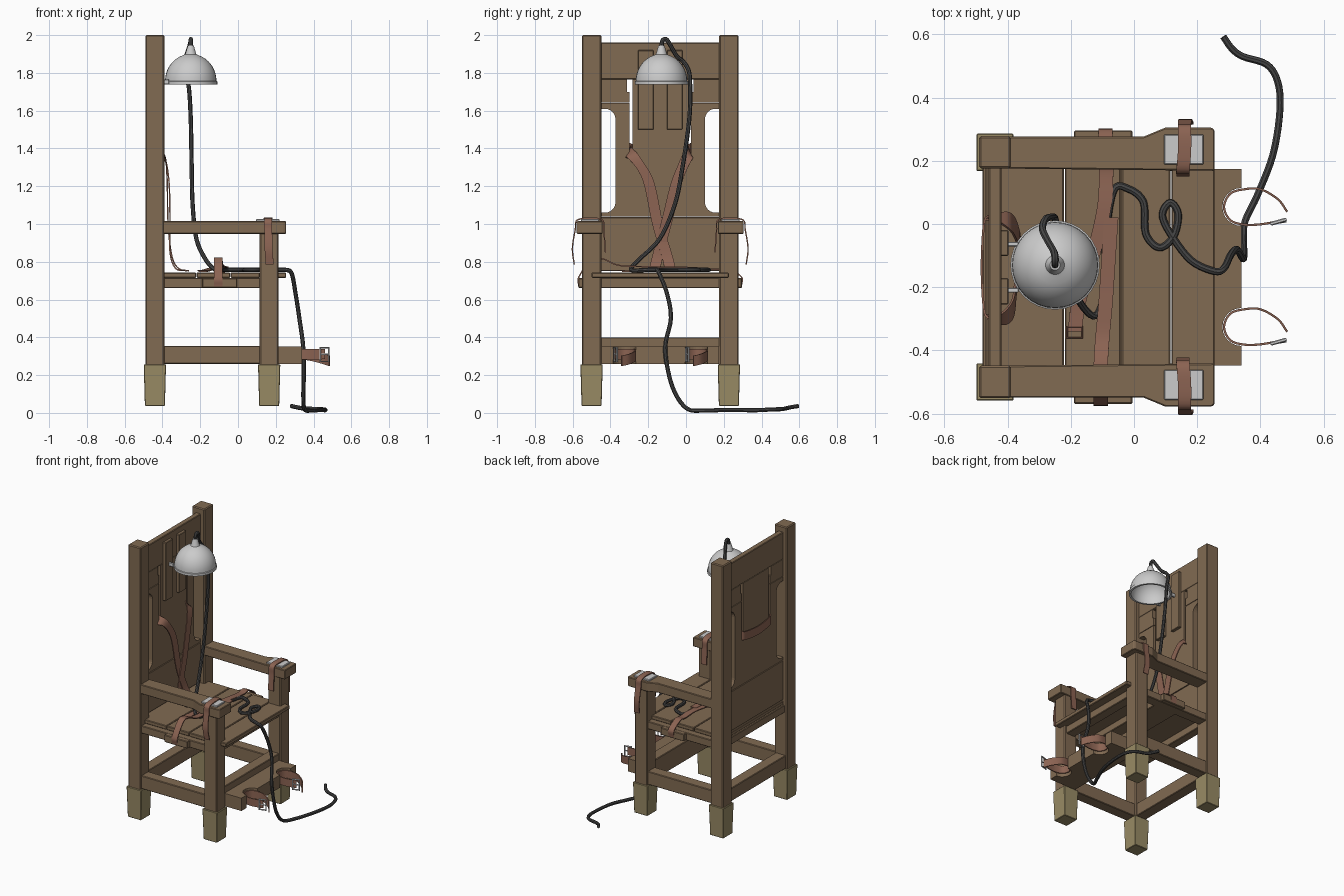
import bpy, bmesh, math
from mathutils import Vector

C = -0.1365  # y of the chair's centre plane


def mat(name, rgb):
    m = bpy.data.materials.new(name)
    m.diffuse_color = (*rgb, 1)
    return m


WOOD = mat("wood", (0.22, 0.145, 0.085))
FOOT = mat("foot_wood", (0.32, 0.26, 0.13))
LEATHER = mat("leather", (0.26, 0.125, 0.085))
RUBBER = mat("rubber", (0.06, 0.06, 0.06))


def finish(name, bm, material=None, bevel=0, smooth=False):
    bmesh.ops.recalc_face_normals(bm, faces=bm.faces[:])
    me = bpy.data.meshes.new(name)
    bm.to_mesh(me)
    bm.free()
    ob = bpy.data.objects.new(name, me)
    bpy.context.collection.objects.link(ob)
    if material:
        me.materials.append(material)
    if bevel:
        b = ob.modifiers.new("bevel", 'BEVEL')
        b.width, b.segments = bevel, 1
    if smooth:
        bpy.ops.object.select_all(action='DESELECT')
        ob.select_set(True)
        bpy.context.view_layer.objects.active = ob
        bpy.ops.object.shade_smooth_by_angle(angle=math.radians(40))
    return ob


def extrude(name, pts, axis, lo, hi, material=WOOD, bevel=0.004):
    """Extrude a 2D outline along x (yz outline) or z (xy outline)."""
    put = (lambda p, h: (h, p[0], p[1])) if axis == 'x' else (lambda p, h: (p[0], p[1], h))
    bm = bmesh.new()
    a = [bm.verts.new(put(p, lo)) for p in pts]
    b = [bm.verts.new(put(p, hi)) for p in pts]
    bm.faces.new(a)
    bm.faces.new(b)
    for i in range(len(a)):
        j = (i + 1) % len(a)
        bm.faces.new((a[i], a[j], b[j], b[i]))
    return finish(name, bm, material, bevel)


def box(name, x, y, z, material=WOOD, bevel=0.004):
    return extrude(name, [(x[0], y[0]), (x[1], y[0]), (x[1], y[1]), (x[0], y[1])],
                   'z', z[0], z[1], material, bevel)


def side(s, d0, d1):
    """y range at distances d0..d1 from the centre plane on side s."""
    return sorted((C + s * d0, C + s * d1))


def spline(pts, n=6):
    """Catmull-Rom samples through the points."""
    p = [Vector(q) for q in pts]
    p = [2 * p[0] - p[1]] + p + [2 * p[-1] - p[-2]]
    out = []
    for i in range(1, len(p) - 2):
        a, b, c, d = p[i - 1:i + 3]
        for k in range(n):
            t = k / n
            out.append(0.5 * (2 * b + (c - a) * t + (2 * a - 5 * b + 4 * c - d) * t * t
                              + (3 * b - a - 3 * c + d) * t ** 3))
    return out + [p[-2]]


def strap(name, pts, w0, w1=None, thick=0.007):
    """Leather band along a path; its width vector turns from w0 to w1."""
    path = spline(pts)
    w0, w1 = Vector(w0), Vector(w1 or w0)
    bm, rings = bmesh.new(), []
    for i, p in enumerate(path):
        t = (path[min(i + 1, len(path) - 1)] - path[max(i - 1, 0)]).normalized()
        k = min(1, 3 * i / len(path))
        w = w0.lerp(w1, k).normalized() * w0.length / 2
        n = t.cross(w).normalized() * thick / 2
        rings.append([bm.verts.new(p + u) for u in (w + n, n - w, -w - n, w - n)])
    for a, b in zip(rings, rings[1:]):
        for i in range(4):
            j = (i + 1) % 4
            bm.faces.new((a[i], a[j], b[j], b[i]))
    bm.faces.new(rings[0])
    bm.faces.new(rings[-1])
    return finish(name, bm, LEATHER, smooth=True)


def tube(name, pts, r, material=None, cyclic=False, res=2):
    cu = bpy.data.curves.new(name, 'CURVE')
    cu.dimensions, cu.bevel_depth, cu.bevel_resolution = '3D', r, res
    cu.use_fill_caps = True
    sp = cu.splines.new('POLY')
    sp.points.add(len(pts) - 1)
    for q, p in zip(sp.points, pts):
        q.co = (*p, 1)
    sp.use_cyclic_u = cyclic
    ob = bpy.data.objects.new(name, cu)
    bpy.context.collection.objects.link(ob)
    me = bpy.data.meshes.new_from_object(ob)
    bpy.data.objects.remove(ob)
    bm = bmesh.new()
    bm.from_mesh(me)
    return finish(name, bm, material, smooth=True)


# Posts, feet, armrests and rails on both sides
for s, tag in ((-1, "near"), (1, "far")):
    leg_y = side(s, 0.312, 0.415)
    box("back_post_" + tag, (-0.49, -0.39), leg_y, (0.2, 2.0), bevel=0.006)
    box("front_leg_" + tag, (0.115, 0.215), leg_y, (0.2, 0.96), bevel=0.006)
    for cx, leg in ((-0.44, "back"), (0.165, "front")):
        cy = C + s * 0.3635
        bm = bmesh.new()
        bmesh.ops.create_cube(bm, size=1)
        for v in bm.verts:
            w = 0.118 if v.co.z > 0 else 0.106
            v.co = (cx + v.co.x * w, cy + v.co.y * w, 0.147 + v.co.z * 0.22)
        finish(leg + "_foot_" + tag, bm, FOOT, 0.003)
    arm = [(-0.4, 0.312), (0.255, 0.305), (0.255, 0.435), (0.245, 0.442),
           (0.1, 0.442), (0.03, 0.413), (-0.4, 0.413)]
    extrude("armrest_" + tag, [(x, C + s * d) for x, d in arm], 'z', 0.948, 1.015)
    box("seat_rail_" + tag, (-0.4, 0.12), side(s, 0.33, 0.405), (0.66, 0.715))
    box("side_stretcher_" + tag, (-0.4, 0.12), side(s, 0.325, 0.405), (0.26, 0.355))

    # Grey plate and wrist strap on the armrest
    box("arm_plate_" + tag, (0.095, 0.22), side(s, 0.325, 0.42), (1.01, 1.026), None, 0.003)
    wrist = [(0.168, 0.455, 0.785), (0.162, 0.465, 0.87), (0.16, 0.45, 0.97), (0.16, 0.44, 1.02),
             (0.16, 0.37, 1.031), (0.155, 0.305, 1.02), (0.155, 0.298, 0.96), (0.155, 0.29, 0.85)]
    strap("wrist_strap_" + tag, [(x, C + s * d, z) for x, d, z in wrist], (0.042, 0, 0))

    # Side boards of the back, with the rounded side opening
    def arc(z, a0):
        return [(0.292 + 0.055 * math.cos(math.radians(a)), z + 0.055 * math.sin(math.radians(a)))
                for a in range(a0, a0 - 91, -15)]
    outline = ([(0.163, 1.04), (0.32, 1.04), (0.32, 1.06)] + arc(1.115, 270)
               + arc(1.555, 180) + [(0.32, 1.61), (0.32, 1.64), (0.163, 1.64)])
    extrude("back_side_board_" + tag, [(C + s * d, z) for d, z in outline], 'x', -0.46, -0.42, bevel=0)
    upper = [(0.163, 1.644), (0.32, 1.644), (0.32, 1.765), (0.175, 1.765), (0.175, 1.7), (0.163, 1.7)]
    extrude("back_upper_side_board_" + tag, [(C + s * d, z) for d, z in upper], 'x', -0.46, -0.42, bevel=0)
    box("head_slat_" + tag, (-0.422, -0.398), side(s, 0.035, 0.118), (1.5, 1.92), bevel=0.003)
    box("helmet_bracket_" + tag, (-0.405, -0.365), side(s, 0.066, 0.08), (1.74, 1.765), None, 0.002)

# Remaining back boards
full = side(1, -0.32, 0.32)
box("back_lower_board", (-0.46, -0.42), full, (0.75, 1.037))
box("back_center_board", (-0.46, -0.42), side(1, -0.163, 0.163), (1.04, 1.37), bevel=0)
box("back_center_panel", (-0.46, -0.42), side(1, -0.147, 0.147), (1.37, 1.765), bevel=0)
box("back_top_board", (-0.46, -0.42), full, (1.765, 1.96))

# Seat planks, through beam and lower cross members
for i, (x0, x1) in enumerate(((-0.46, -0.222), (-0.219, -0.042), (-0.039, 0.115), (0.118, 0.255))):
    box("seat_plank_%d" % (i + 1), (x0, x1), (C - 0.363, C + 0.363), (0.715, 0.743))
box("seat_beam", (-0.19, -0.005), (C - 0.433, C + 0.433), (0.662, 0.714))
box("seat_back_rail", (-0.47, -0.41), full, (0.66, 0.715))
box("seat_front_rail", (0.13, 0.2), full, (0.66, 0.715))
box("back_stretcher", (-0.48, -0.4), full, (0.26, 0.355))
box("front_stretcher", (0.125, 0.205), full, (0.26, 0.4))

# Leg rest with two round notches
rest = [(0.2, C - 0.311), (0.34, C - 0.311)]
for yc in (-0.326, 0.054):
    rest += [(0.34 - 0.06 * math.sin(math.radians(a)), yc - 0.06 * math.cos(math.radians(a)))
             for a in range(0, 181, 15)]
rest += [(0.34, C + 0.311), (0.2, C + 0.311)]
extrude("leg_rest", rest, 'z', 0.26, 0.352, bevel=0)

# Ankle straps with buckles
for yc, tag in ((-0.326, "near"), (0.054, "far")):
    pts = [(0.485, -0.015, 0.275), (0.455, 0.025, 0.285), (0.4, 0.056, 0.3), (0.35, 0.056, 0.308),
           (0.305, 0.042, 0.31), (0.285, 0, 0.31), (0.305, -0.042, 0.31), (0.35, -0.056, 0.31),
           (0.4, -0.055, 0.31), (0.46, -0.045, 0.312)]
    strap("ankle_strap_" + tag, [(x, yc + y, z) for x, y, z in pts], (0, 0, 0.055))
    tube("ankle_buckle_" + tag, [(0.435, yc - 0.053, 0.272), (0.48, yc - 0.04, 0.272),
                                 (0.48, yc - 0.04, 0.345), (0.435, yc - 0.053, 0.345)], 0.006, None, True, 1)
    tube("ankle_buckle_pin_" + tag, [(0.435, yc - 0.053, 0.31), (0.482, yc - 0.045, 0.31)], 0.004, None, False, 1)

# Shoulder straps crossing over the back, and the band behind
strap("shoulder_strap_near", [(-0.47, -0.29, 1.39), (-0.42, -0.3, 1.375), (-0.385, -0.27, 1.345),
                              (-0.375, -0.2, 1.23), (-0.37, -0.15, 1.0), (-0.35, -0.1, 0.83),
                              (-0.315, -0.085, 0.765), (-0.26, -0.08, 0.752)], (0, 0, 0.058), (0, 0.058, 0))
strap("shoulder_strap_far", [(-0.47, 0.015, 1.39), (-0.42, 0.018, 1.375), (-0.385, 0.0, 1.34),
                             (-0.365, -0.05, 1.22), (-0.36, -0.1, 1.02), (-0.36, -0.145, 0.85),
                             (-0.33, -0.165, 0.765), (-0.27, -0.17, 0.752)], (0, 0, 0.058), (0, -0.058, 0))
strap("back_band", [(-0.46, -0.3, 1.4), (-0.475, -0.27, 1.39), (-0.482, C, 1.38),
                    (-0.475, 0.0, 1.39), (-0.46, 0.027, 1.4)], (0, 0, 0.06))

# Lap straps with buckle
strap("lap_strap_far", [(-0.09, 0.293, 0.67), (-0.09, 0.293, 0.72), (-0.09, 0.22, 0.765), (-0.088, 0.16, 0.76),
                        (-0.095, 0.05, 0.768), (-0.13, -0.1, 0.765), (-0.175, -0.25, 0.752),
                        (-0.187, -0.34, 0.75)], (0.045, 0, 0))
strap("lap_strap_near", [(-0.105, -0.567, 0.67), (-0.105, -0.567, 0.72), (-0.105, -0.5, 0.81),
                         (-0.105, -0.44, 0.815), (-0.1, -0.36, 0.782), (-0.09, -0.25, 0.775),
                         (-0.08, -0.1, 0.772), (-0.072, 0.02, 0.77)], (0.045, 0, 0))
tube("lap_buckle", [(-0.212, -0.36, 0.754), (-0.164, -0.36, 0.754), (-0.164, -0.325, 0.754),
                    (-0.212, -0.325, 0.754)], 0.004, LEATHER, True, 1)

# Helmet: hollow dome with rim and neck
quarter = [math.radians(a) for a in range(0, 80, 8)]
prof = [(0.141, 1.755), (0.141, 1.738), (0.127, 1.738), (0.127, 1.755)]
outer = [(0.136 * math.cos(a), 1.757 + 0.143 * math.sin(a)) for a in quarter]
inner = [(0.127 * math.cos(a), 1.755 + 0.135 * math.sin(a)) for a in quarter[1:]] + [(0.001, 1.89)]
prof = inner[::-1] + prof[::-1] + outer + [(0.03, 1.898), (0.026, 1.91), (0.016, 1.945), (0.001, 1.947)]
bm = bmesh.new()
vs = [bm.verts.new((-0.25 + r, -0.13, z)) for r, z in prof]
es = [bm.edges.new(p) for p in zip(vs, vs[1:])]
bmesh.ops.spin(bm, geom=vs + es, cent=(-0.25, -0.13, 0), axis=(0, 0, 1), angle=2 * math.pi, steps=32)
bmesh.ops.remove_doubles(bm, verts=bm.verts[:], dist=0.0003)
finish("helmet", bm, None, smooth=True)

# Cable: from the helmet, down to the seat, over the front edge to the floor
drop = [(-0.25, -0.13, 1.93), (-0.25, -0.125, 1.97), (-0.25, -0.105, 1.978), (-0.255, -0.085, 1.95),
        (-0.275, -0.05, 1.89), (-0.29, -0.015, 1.86), (-0.28, 0.015, 1.81), (-0.26, 0.022, 1.72),
        (-0.25, 0.017, 1.55), (-0.245, -0.02, 1.29), (-0.24, -0.06, 1.1), (-0.22, -0.14, 0.92),
        (-0.17, -0.25, 0.81), (-0.12, -0.29, 0.757)]
coil = [(-0.09, -0.2), (-0.09, -0.05), (-0.065, 0.105), (-0.02, 0.112), (0.03, 0.07), (0.037, -0.03),
        (0.08, -0.075), (0.125, -0.04), (0.14, 0.03), (0.115, 0.068), (0.09, 0.03), (0.115, -0.03),
        (0.18, -0.115)]
fall = [(0.255, -0.15, 0.757), (0.285, -0.14, 0.735), (0.305, -0.1, 0.63), (0.325, -0.08, 0.5),
        (0.345, -0.11, 0.35), (0.348, -0.09, 0.2), (0.346, -0.05, 0.09), (0.352, 0.01, 0.02),
        (0.39, 0.09, 0.012), (0.44, 0.22, 0.016), (0.462, 0.36, 0.014), (0.455, 0.45, 0.018),
        (0.42, 0.505, 0.02), (0.345, 0.53, 0.024), (0.31, 0.555, 0.03), (0.283, 0.593, 0.036)]
tube("cable", spline(drop + [(x, y, 0.757) for x, y in coil] + fall, 5), 0.0115, RUBBER)
